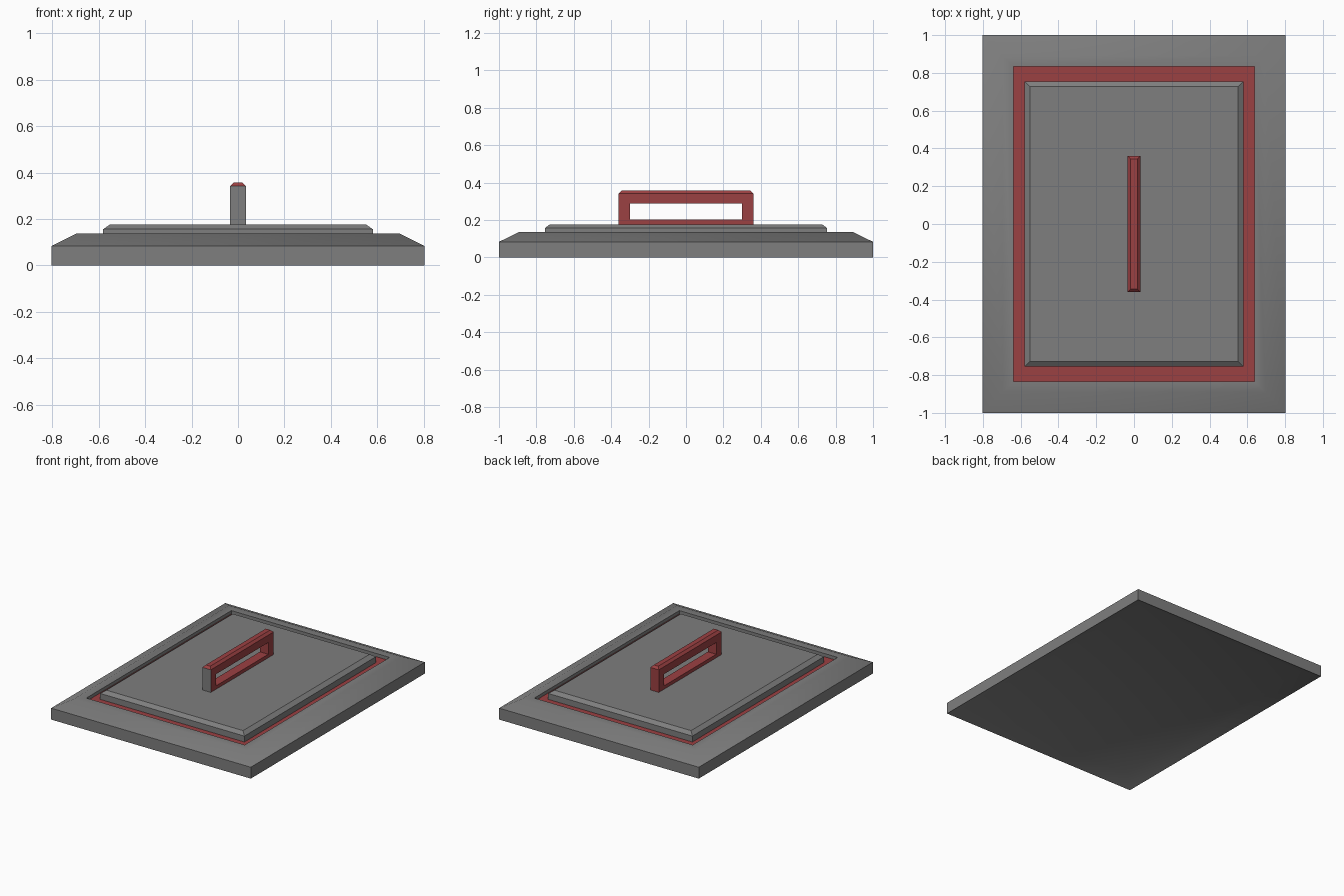
import bpy, bmesh
from math import radians

cube = bpy.data.objects.get("Cube")
if cube:
    bpy.data.objects.remove(cube)


def material(name, colour):
    mat = bpy.data.materials.new(name)
    mat.use_nodes = True
    mat.diffuse_color = (*colour, 1)
    mat.node_tree.nodes["Principled BSDF"].inputs["Base Color"].default_value = (*colour, 1)
    return mat


grey = material("steel grey", (0.21, 0.21, 0.21))
red = material("dark red", (0.33, 0.052, 0.055))


def finish(name, bm, mats):
    bmesh.ops.recalc_face_normals(bm, faces=bm.faces)
    mesh = bpy.data.meshes.new(name)
    bm.to_mesh(mesh)
    bm.free()
    obj = bpy.data.objects.new(name, mesh)
    bpy.context.collection.objects.link(obj)
    for mat in mats:
        mesh.materials.append(mat)
    return obj


def stepped_rectangle(name, profile, mats, cap_start=False):
    """Loft rectangles given as (half x, half y, z) and cap the last one."""
    bm = bmesh.new()
    rings = [[bm.verts.new((sx * x, sy * y, z))
              for sx, sy in ((-1, -1), (1, -1), (1, 1), (-1, 1))]
             for x, y, z in profile]
    for low, high in zip(rings, rings[1:]):
        for i in range(4):
            j = (i + 1) % 4
            bm.faces.new((low[i], low[j], high[j], high[i]))
    if cap_start:
        bm.faces.new(rings[0])
    cap = bm.faces.new(rings[-1])
    cap.material_index = len(mats) - 1
    return finish(name, bm, mats)


# Frame: dished underside, sloped rim and a sunken red channel floor
frame = stepped_rectangle("frame", [
    (0.695, 0.89, 0.054), (0.803, 1.0, 0), (0.803, 1.0, 0.083), (0.695, 0.89, 0.137),
    (0.637, 0.833, 0.137), (0.637, 0.833, 0.113)], [grey, red], cap_start=True)
bpy.context.view_layer.objects.active = frame
frame.select_set(True)
bpy.ops.object.shade_smooth_by_angle(angle=radians(45))
frame.select_set(False)

# Raised lid panel with a chamfered top
stepped_rectangle("lid_panel", [
    (0.58, 0.755, 0.113), (0.58, 0.755, 0.156), (0.55, 0.727, 0.177)], [grey])

# Handle: a bar with a chamfered top and a rectangular opening
W, L, BOTTOM, TOP, CHAMFER = 0.034, 0.361, 0.177, 0.357, 0.016
bm = bmesh.new()
outer = [(-L, BOTTOM), (L, BOTTOM), (L, TOP), (-L, TOP)]
inner = [(-0.30, 0.202), (0.30, 0.202), (0.30, 0.287), (-0.30, 0.287)]
loops = [[bm.verts.new((x, y, z)) for y, z in points]
         for x, points in ((-W, outer), (W, outer), (W, inner), (-W, inner))]
for a, b in zip(loops, loops[1:] + loops[:1]):
    for i in range(4):
        j = (i + 1) % 4
        bm.faces.new((a[i], a[j], b[j], b[i]))
bmesh.ops.recalc_face_normals(bm, faces=bm.faces)
top_face = max(bm.faces, key=lambda f: f.calc_center_median().z)
bmesh.ops.bevel(bm, geom=list(top_face.edges), offset=CHAMFER, segments=1, affect='EDGES')
bm.normal_update()
# The front end of the handle is grey
for f in bm.faces:
    if f.normal.y < -0.95 and f.calc_center_median().y < -L + 0.01:
        f.material_index = 1
finish("handle", bm, [red, grey])
